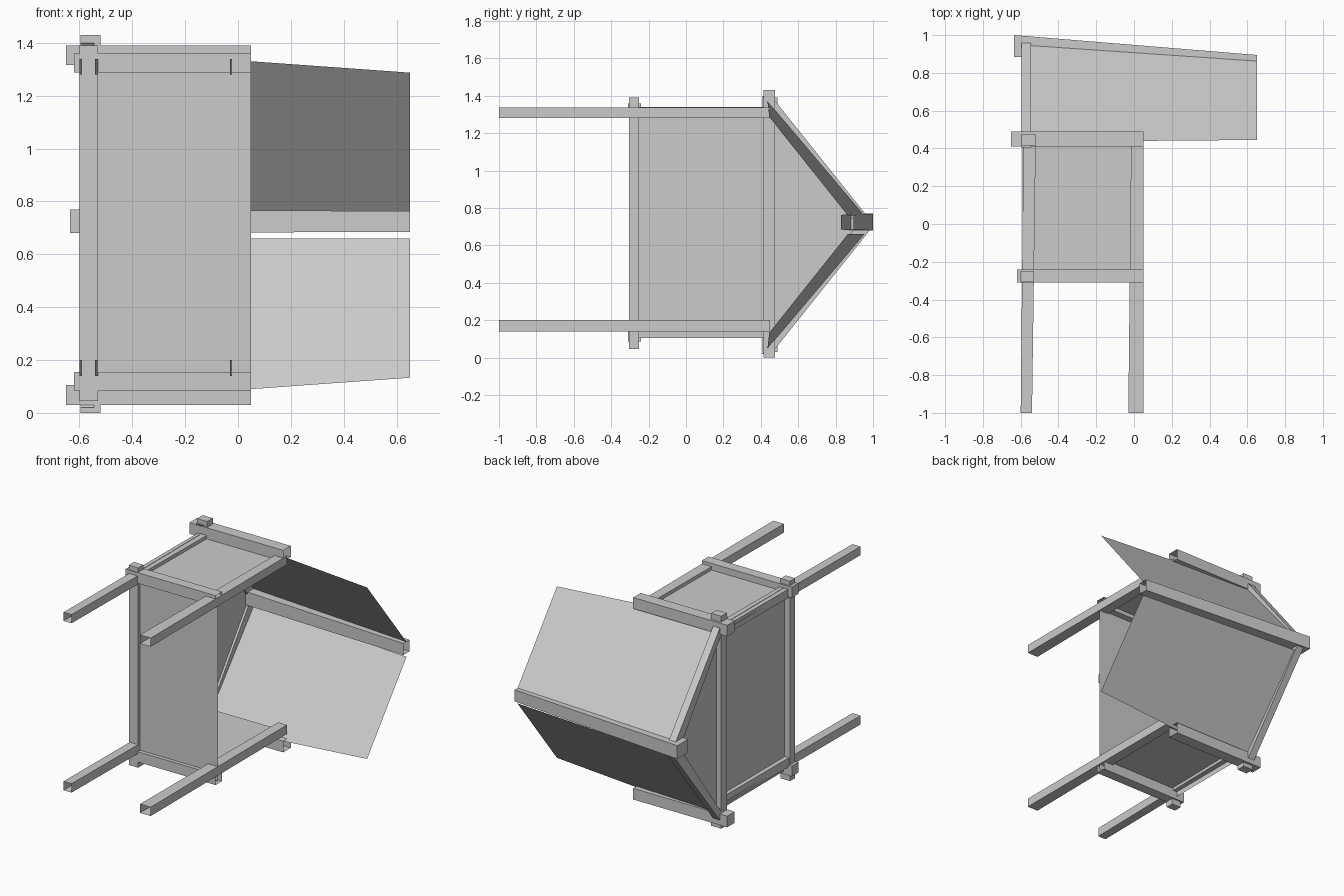
import bpy

cube = bpy.data.objects.get("Cube")
if cube:
    bpy.data.objects.remove(cube, do_unlink=True)

grey = bpy.data.materials.new("plain_grey")
grey.use_nodes = True
grey.diffuse_color = (0.6, 0.6, 0.6, 1)
grey.node_tree.nodes["Principled BSDF"].inputs["Base Color"].default_value = (0.6, 0.6, 0.6, 1)


def build(name, verts, faces):
    mesh = bpy.data.meshes.new(name)
    mesh.from_pydata(verts, [], faces)
    mesh.materials.append(grey)
    obj = bpy.data.objects.new(name, mesh)
    bpy.context.scene.collection.objects.link(obj)
    return obj


def beam(name, axis, start, end, rect, rect_end=None, hollow=None):
    """Square beam along an axis; rect is the range on the other two axes.
    hollow removes the cap at the start or the end."""
    verts = []
    for t, (u0, u1, v0, v1) in ((start, rect), (end, rect_end or rect)):
        for u, v in ((u0, v0), (u1, v0), (u1, v1), (u0, v1)):
            p = [u, v]
            p.insert(axis, t)
            verts.append(p)
    faces = [(i, (i + 1) % 4, (i + 1) % 4 + 4, i + 4) for i in range(4)]
    if hollow != "start":
        faces.append((3, 2, 1, 0))
    if hollow != "end":
        faces.append((4, 5, 6, 7))
    if axis == 1:  # keep the normals outward
        faces = [f[::-1] for f in faces]
    return build(name, verts, faces)


def sheet(name, corners):
    return build(name, corners, [tuple(range(len(corners)))])


X, Y, Z = range(3)
LEFT, RIGHT, FRONT, BACK = -0.6, 0.05, -0.285, 0.44

# Long legs running through the body, open at the far ends
for level, z0, z1 in (("lower", 0.14, 0.20), ("upper", 1.28, 1.338)):
    beam(level + "_outer_leg", Y, -1, 0.45, (-0.60, -0.54, z0, z1),
         (-0.585, -0.52, z0, z1), "start")
    beam(level + "_inner_leg", Y, -1, 0.45, (-0.03, RIGHT, z0, z1),
         (-0.015, RIGHT, z0, z1), "start")

# Cross beams, open on the right
for level, z0, z1 in (("lower", 0.085, 0.155), ("upper", 1.288, 1.36)):
    beam(level + "_front_cross_beam", X, -0.62, RIGHT, (-0.31, -0.24, z0, z1), hollow="end")
for level, z0, z1 in (("lower", 0.03, 0.105), ("upper", 1.315, 1.39)):
    beam(level + "_back_cross_beam", X, -0.65, RIGHT, (0.41, 0.49, z0, z1), hollow="end")

# Corner posts
beam("front_post", Z, 0.045, 1.39, (LEFT, -0.53, -0.305, -0.25))
beam("back_post", Z, 0, 1.43, (-0.595, -0.52, 0.415, 0.475))

# Body panels
sheet("front_panel", [(LEFT, FRONT, 0.1), (RIGHT, FRONT, 0.1),
                      (RIGHT, FRONT, 1.34), (LEFT, FRONT, 1.34)])
sheet("side_wall", [(-0.56, FRONT, 0.105), (-0.56, FRONT, 1.34),
                    (-0.56, BACK, 1.34), (-0.56, BACK, 0.105)])
for name, z in (("lower_panel", 0.16), ("upper_panel", 1.315)):
    sheet(name, [(-0.59, FRONT, z), (0.04, FRONT, z), (0.04, BACK, z), (-0.59, BACK, z)])
sheet("gable", [(-0.56, 0.43, 0.06), (-0.56, 0.43, 1.36), (-0.56, 0.94, 0.72)])

# Ridge beam, tapering toward the open right end
beam("ridge_beam", X, -0.635, 0.65, (0.885, 1.0, 0.68, 0.77),
     (0.83, 0.895, 0.685, 0.763), "end")

# Roof sheets and rafters, mirrored above and below the ridge
MID = 0.71
for level, s in (("upper", 1), ("lower", -1)):
    def height(d):
        return MID + s * d
    sheet(level + "_roof", [(-0.58, 0.435, height(0.665)), (0.65, 0.445, height(0.577)),
                            (0.65, 0.865, height(0.05)), (-0.58, 0.955, height(0.05))])
    rafter = beam(level + "_rafter", Z, height(0.02), height(0.69),
                  (-0.595, -0.545, 0.90, 0.99), (-0.595, -0.545, 0.405, 0.455))
    if s < 0:
        rafter.data.flip_normals()
